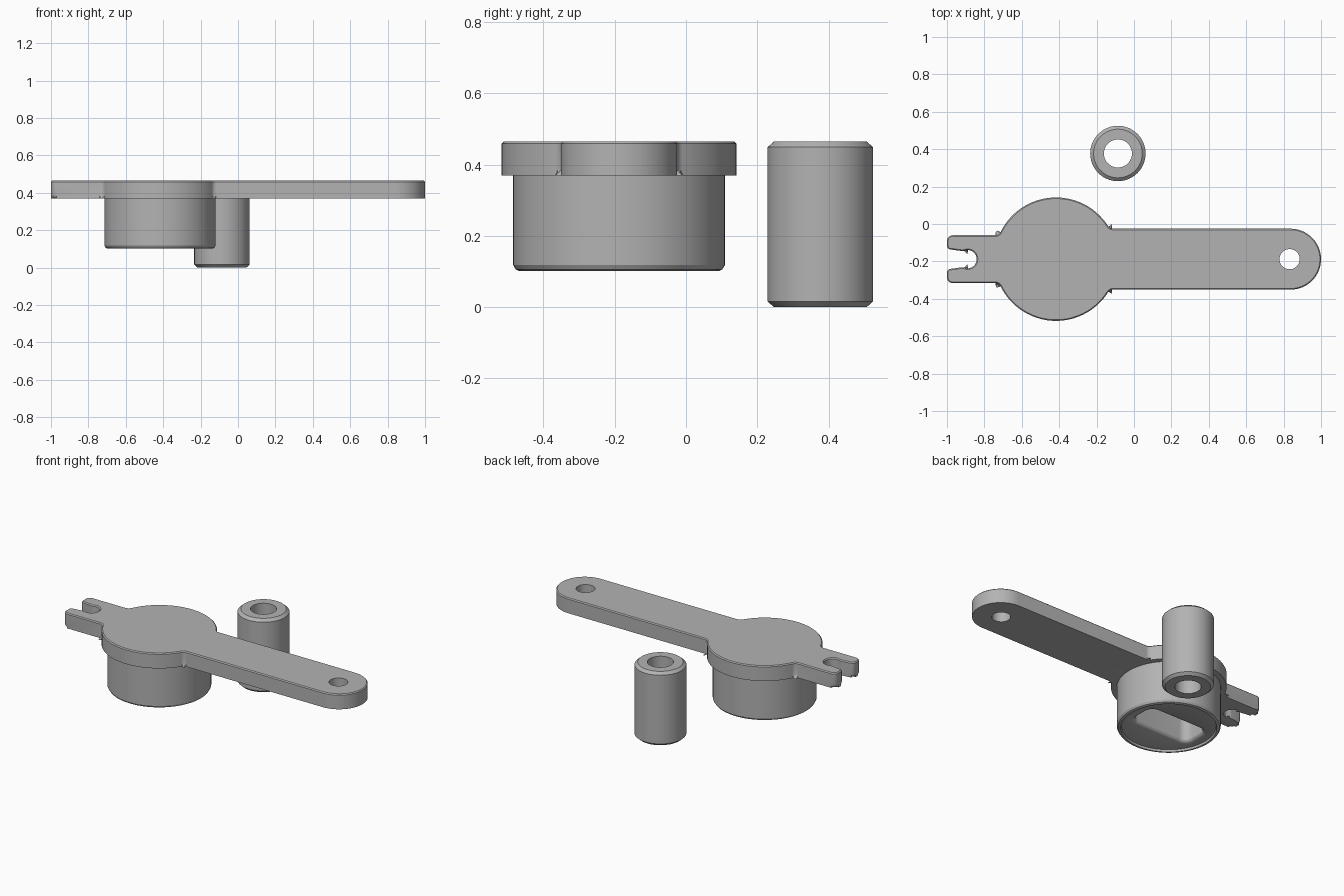
import bpy, bmesh
from math import sin, cos, asin, tan, pi, radians
from mathutils import Vector

if "Cube" in bpy.data.objects:
    bpy.data.objects.remove(bpy.data.objects["Cube"], do_unlink=True)

GREY = 0.45
metal = bpy.data.materials.new("plain grey")
metal.use_nodes = True
metal.diffuse_color = (GREY, GREY, GREY, 1)
metal.node_tree.nodes["Principled BSDF"].inputs["Base Color"].default_value = (GREY, GREY, GREY, 1)

AXIS_Y = -0.188
DISC_X, DISC_R = -0.417, 0.33
PLATE_BOTTOM, TOP = 0.37, 0.465


def finish(bm, name):
    bmesh.ops.recalc_face_normals(bm, faces=bm.faces)
    mesh = bpy.data.meshes.new(name)
    bm.to_mesh(mesh)
    bm.free()
    mesh.materials.append(metal)
    ob = bpy.data.objects.new(name, mesh)
    bpy.context.collection.objects.link(ob)
    return ob


def smooth(ob):
    bpy.ops.object.select_all(action="DESELECT")
    ob.select_set(True)
    bpy.context.view_layer.objects.active = ob
    bpy.ops.object.shade_smooth_by_angle(angle=radians(30))


def loft(name, rings):
    """Solid through rings of equal point count, capped at both ends."""
    bm = bmesh.new()
    loops = [[bm.verts.new(p) for p in ring] for ring in rings]
    for low, high in zip(loops, loops[1:]):
        n = len(low)
        for i in range(n):
            j = (i + 1) % n
            bm.faces.new((low[i], low[j], high[j], high[i]))
    bm.faces.new(loops[0][::-1])
    bm.faces.new(loops[-1])
    return bm


def revolve(name, profile, centre, closed, steps=72):
    bm = bmesh.new()
    verts = [bm.verts.new((r, 0, z)) for r, z in profile]
    pairs = list(zip(verts, verts[1:])) + ([(verts[-1], verts[0])] if closed else [])
    edges = [bm.edges.new(p) for p in pairs]
    bmesh.ops.spin(bm, geom=verts + edges, cent=(0, 0, 0), axis=(0, 0, 1),
                   angle=2 * pi, steps=steps)
    bmesh.ops.remove_doubles(bm, verts=bm.verts, dist=1e-5)
    bmesh.ops.translate(bm, verts=bm.verts, vec=(*centre, 0))
    return finish(bm, name)


def arc(cx, r, start, end, steps):
    angles = [start + (end - start) * i / steps for i in range(steps + 1)]
    return [(cx + r * cos(a), r * sin(a), 0) for a in angles]


def round_corners(points, steps=6):
    """Replace each (x, y, radius) corner of a closed outline by a fillet."""
    out = []
    for i, (x, y, r) in enumerate(points):
        p = Vector((x, y))
        if r == 0:
            out.append(p)
            continue
        a = (Vector(points[i - 1][:2]) - p).normalized()
        b = (Vector(points[(i + 1) % len(points)][:2]) - p).normalized()
        half = a.angle(b) / 2
        centre = p + (a + b).normalized() * (r / sin(half))
        s = p + a * (r / tan(half)) - centre
        e = p + b * (r / tan(half)) - centre
        for k in range(steps + 1):
            out.append(centre + s.lerp(e, k / steps).normalized() * r)
    return out


def cut(ob, cutter):
    cutter.hide_render = True
    mod = ob.modifiers.new("cut", "BOOLEAN")
    mod.operation, mod.solver, mod.object = "DIFFERENCE", "EXACT", cutter
    bpy.context.view_layer.objects.active = ob
    bpy.ops.object.modifier_apply(modifier=mod.name)
    bpy.data.objects.remove(cutter, do_unlink=True)


# Lever plate: round arm, disc and forked tail, one half mirrored
arm_w, tail_w, fillet = 0.163, 0.128, 0.03
disc = arc(DISC_X, DISC_R, asin(arm_w / DISC_R), pi - asin(tail_w / DISC_R), 26)
disc[0] = (*disc[0][:2], fillet)
disc[-1] = (*disc[-1][:2], fillet)
half = arc(1 - arm_w, arm_w, 0, pi / 2, 16) + disc
half += [(-1, tail_w, 0.03), (-1, 0.054, 0.02), (-0.915, 0.043, 0.03)]
half += arc(-0.89, 0.049, radians(95), 0, 10)
other = [(x, -y, r) for x, y, r in half[-2:0:-1]]
outline = round_corners(half + other)
bm = loft("plate", [[(p.x, p.y + AXIS_Y, z) for p in outline] for z in (PLATE_BOTTOM, TOP)])
for level, size, segments in ((PLATE_BOTTOM, 0.02, 3), (TOP, 0.006, 1)):
    rim = [e for e in bm.edges if all(abs(v.co.z - level) < 1e-5 for v in e.verts)]
    bmesh.ops.bevel(bm, geom=rim, offset=size, segments=segments, profile=0.5,
                    affect="EDGES", clamp_overlap=False)
plate = finish(bm, "lever_plate")

# Hole near the arm tip
hole = [[(p[0], p[1] + AXIS_Y, z) for p in arc(0.832, 0.054, 0, 2 * pi, 40)[:-1]]
        for z in (0.3, 0.55)]
cut(plate, finish(loft("hole", hole), "hole_cutter"))
smooth(plate)

# Drum under the disc, with a rounded lower rim and a shallow recess
drum = revolve("drum", [(0, 0.115), (0.27, 0.115), (0.274, 0.102), (0.281, 0.102),
                        (0.29, 0.106), (0.297, 0.118), (0.297, 0.38), (0, 0.38)],
               (DISC_X, AXIS_Y), False)


# Rounded oblong pocket with a flared mouth
def oblong(z, grow):
    a, b = 0.205 + grow, 0.09 + grow
    pts = round_corners([(s * a, t * b, 0.05 + grow)
                         for s, t in ((1, 1), (-1, 1), (-1, -1), (1, -1))])
    return [(p.x + DISC_X, p.y + AXIS_Y, z) for p in pts]


pocket = [oblong(z, g) for z, g in ((0.08, 0.015), (0.115, 0.015), (0.12, 0.006),
                                    (0.13, 0), (0.35, 0))]
cut(drum, finish(loft("pocket", pocket), "pocket_cutter"))
smooth(drum)

# Separate spacer tube with chamfered ends
spacer = revolve("spacer_tube", [(0.075, 0), (0.13, 0), (0.148, 0.016), (0.148, TOP - 0.016),
                                 (0.13, TOP), (0.075, TOP)], (-0.086, 0.377), True)
smooth(spacer)
